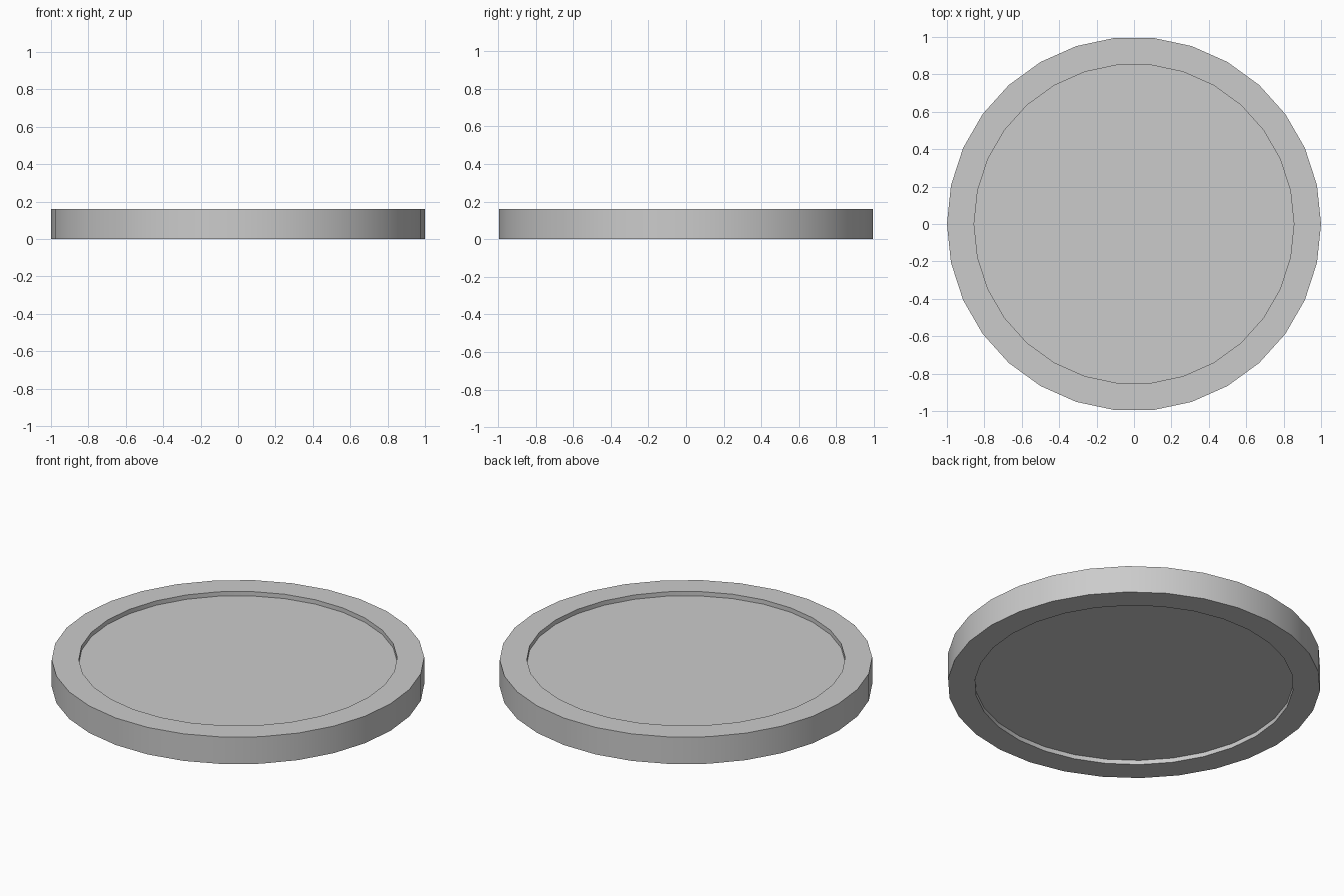
import bpy, bmesh
from math import cos, sin, pi, radians

if "Cube" in bpy.data.objects:
    bpy.data.objects.remove(bpy.data.objects["Cube"])

SIDES = 30
R_OUT, R_IN = 1.0, 0.855
HEIGHT, RECESS = 0.16, 0.026

bm = bmesh.new()


def ring(radius, z):
    return [bm.verts.new((radius * cos(2 * pi * i / SIDES),
                          radius * sin(2 * pi * i / SIDES), z))
            for i in range(SIDES)]


# Profile from bottom floor, around the rim, to top floor
profile = [(R_IN, RECESS), (R_IN, 0), (R_OUT, 0),
           (R_OUT, HEIGHT), (R_IN, HEIGHT), (R_IN, HEIGHT - RECESS)]
rings = [ring(r, z) for r, z in profile]
for a, b in zip(rings, rings[1:]):
    for i in range(SIDES):
        j = (i + 1) % SIDES
        bm.faces.new((a[i], a[j], b[j], b[i]))

# Recessed floors on both sides
bm.faces.new(rings[0][::-1])
bm.faces.new(rings[-1])
bmesh.ops.recalc_face_normals(bm, faces=bm.faces[:])

mesh = bpy.data.meshes.new("rimmed_disc")
bm.to_mesh(mesh)
bm.free()
disc = bpy.data.objects.new("rimmed_disc", mesh)
bpy.context.collection.objects.link(disc)

# Smooth round walls, sharp rim edges
bpy.context.view_layer.objects.active = disc
disc.select_set(True)
bpy.ops.object.shade_smooth_by_angle(angle=radians(30))
